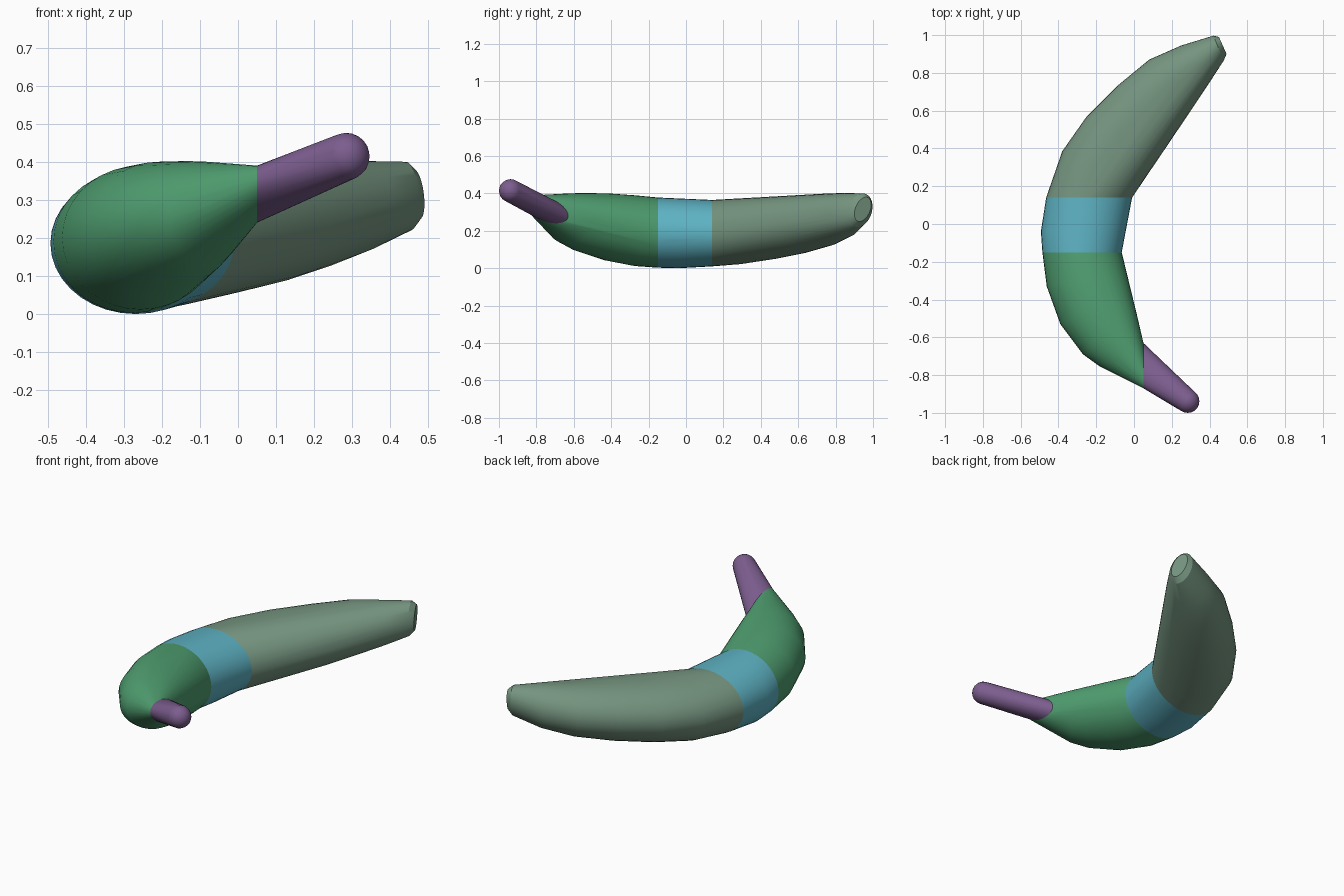
import bpy, bmesh, math
from mathutils import Vector, Matrix

if "Cube" in bpy.data.objects:
    bpy.data.objects.remove(bpy.data.objects["Cube"], do_unlink=True)

SIDES = 36


def material(name, rgb):
    mat = bpy.data.materials.new(name)
    mat.use_nodes = True
    colour = (*rgb, 1)
    mat.diffuse_color = colour
    mat.node_tree.nodes["Principled BSDF"].inputs["Base Color"].default_value = colour
    return mat


def ring(outer, inner, bottom, top, tilt=0):
    """Elliptical section; tilt raises the outer side and lowers the inner."""
    mid = (bottom + top) / 2
    a, b = Vector((*outer, mid + tilt)), Vector((*inner, mid - tilt))
    half = math.sqrt(((top - bottom) / 2) ** 2 - tilt ** 2)
    centre, across, up = (a + b) / 2, (a - b) / 2, Vector((0, 0, half))
    angles = [math.tau * i / SIDES for i in range(SIDES)]
    return [centre + across * math.cos(t) + up * math.sin(t) for t in angles]


def hull(name, rings, mat, ball=None):
    """Convex skin around a run of sections, with an optional round end."""
    bm = bmesh.new()
    for section in rings:
        for p in section:
            bm.verts.new(p)
    if ball:
        centre, radius = ball
        bmesh.ops.create_icosphere(bm, subdivisions=3, radius=radius,
                                   matrix=Matrix.Translation(centre))
    result = bmesh.ops.convex_hull(bm, input=bm.verts[:])
    junk = {g for g in result["geom_interior"] + result["geom_unused"]
            if isinstance(g, bmesh.types.BMVert)}
    bmesh.ops.delete(bm, geom=list(junk), context="VERTS")
    bmesh.ops.recalc_face_normals(bm, faces=bm.faces[:])
    mesh = bpy.data.meshes.new(name)
    bm.to_mesh(mesh)
    bm.free()
    mesh.materials.append(mat)
    obj = bpy.data.objects.new(name, mesh)
    bpy.context.collection.objects.link(obj)
    bpy.ops.object.select_all(action="DESELECT")
    obj.select_set(True)
    bpy.context.view_layer.objects.active = obj
    bpy.ops.object.shade_smooth_by_angle(angle=math.radians(20))


# Sections shared by neighbouring parts
back_joint = ring((-.465, .14), (-.01, .14), .01, .365)
front_joint = ring((-.485, -.15), (-.065, -.15), .003, .378)
stem_joint = ring((.05, -.87), (.05, -.63), .24, .39, .035)

# Long tapering rear half with a blunt tip
hull("rear_body", [
    back_joint,
    ring((-.38, .385), (.03, .2), .022, .37),
    ring((-.25, .57), (.13, .35), .048, .38),
    ring((-.09, .73), (.24, .51), .08, .39),
    ring((.08, .87), (.33, .65), .12, .4),
    ring((.25, .945), (.41, .765), .165, .402),
    ring((.42, .997), (.475, .865), .22, .4, .02),
    ring((.45, .99), (.49, .9), .25, .38, .025),
], material("sage green", (.18, .30, .215)))

# Middle band
hull("middle_band", [
    back_joint,
    ring((-.493, -.04), (-.045, -.04), 0, .372),
    front_joint,
], material("sky blue", (.11, .44, .54)))

# Front half narrowing to the stem
hull("front_body", [
    front_joint,
    ring((-.462, -.33), (-.05, -.22), .012, .39),
    ring((-.39, -.53), (-.03, -.3), .04, .4),
    ring((-.27, -.69), (0, -.42), .088, .402),
    ring((-.18, -.755), (.02, -.5), .128, .4),
    stem_joint,
], material("leaf green", (.08, .35, .165)))

# Stem with a rounded end
hull("stem", [stem_joint], material("plum purple", (.2, .11, .27)),
     ball=((.284, -.938, .414), .062))
